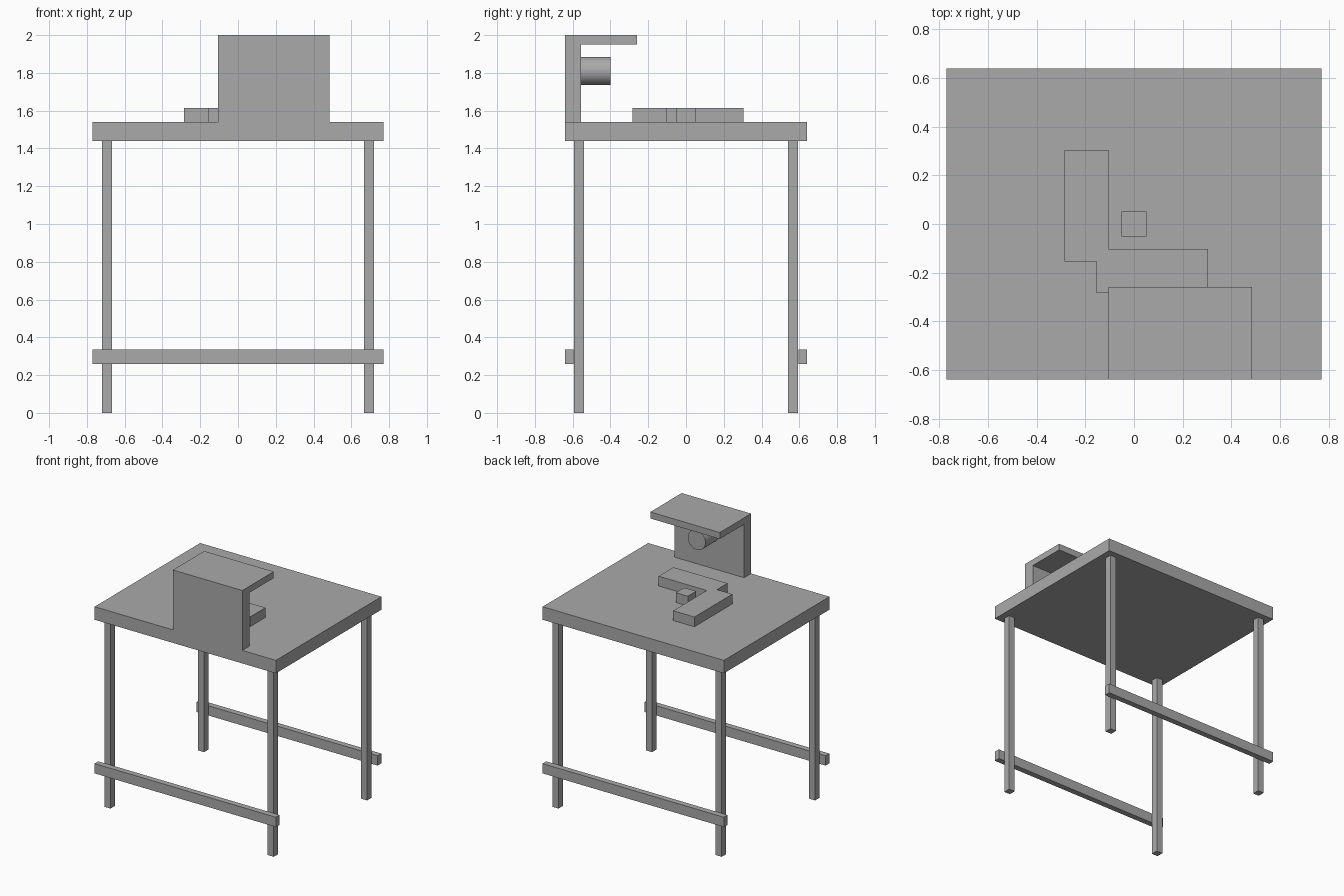
import bpy
import bmesh
from math import radians
from mathutils import Matrix, Vector

if "Cube" in bpy.data.objects:
    bpy.data.objects.remove(bpy.data.objects["Cube"], do_unlink=True)

grey = bpy.data.materials.new("plain grey")
grey.use_nodes = True
colour = (0.4, 0.4, 0.4, 1)
grey.diffuse_color = colour
grey.node_tree.nodes["Principled BSDF"].inputs["Base Color"].default_value = colour


def finish(name, bm):
    bmesh.ops.recalc_face_normals(bm, faces=bm.faces)
    mesh = bpy.data.meshes.new(name)
    bm.to_mesh(mesh)
    bm.free()
    mesh.materials.append(grey)
    obj = bpy.data.objects.new(name, mesh)
    bpy.context.collection.objects.link(obj)
    return obj


def box(name, low, high):
    low, high = Vector(low), Vector(high)
    bm = bmesh.new()
    place = Matrix.Translation((low + high) / 2) @ Matrix.Diagonal((*(high - low), 1))
    bmesh.ops.create_cube(bm, size=1, matrix=place)
    return finish(name, bm)


def extrude(name, outline, direction):
    bm = bmesh.new()
    face = bm.faces.new([bm.verts.new(p) for p in outline])
    grown = bmesh.ops.extrude_face_region(bm, geom=[face], use_keep_orig=True)
    moved = [v for v in grown["geom"] if isinstance(v, bmesh.types.BMVert)]
    bmesh.ops.translate(bm, verts=moved, vec=direction)
    return finish(name, bm)


# Table: top, four legs and a rail outside each pair of legs
half_x, half_y, under, top = 0.77, 0.64, 1.44, 1.54
box("table_top", (-half_x, -half_y, under), (half_x, half_y, top))
for y_name, sy in (("front", -1), ("back", 1)):
    inner, outer = sorted((sy * 0.595, sy * half_y))
    box(y_name + "_rail", (-half_x, inner, 0.26), (half_x, outer, 0.335))
    for x_name, sx in (("left", 1), ("right", -1)):
        x, y = sx * 0.693, sy * 0.567
        box(f"{y_name}_{x_name}_leg", (x - 0.026, y - 0.027, 0), (x + 0.026, y + 0.027, under))

# Stepped plate and small block lying on the table
plate = [(-0.285, 0.305), (-0.105, 0.305), (-0.105, -0.103), (0.305, -0.103),
         (0.305, -0.283), (-0.155, -0.283), (-0.155, -0.155), (-0.285, -0.155)]
extrude("stepped_plate", [(x, y, top) for x, y in plate], (0, 0, 0.075))
box("small_block", (-0.051, -0.051, top), (0.051, 0.051, 1.615))

# Upright bracket with an overhanging shelf, as one profile
bracket = [(-half_y, top), (-0.555, top), (-0.555, 1.95), (-0.26, 1.95), (-0.26, 2), (-half_y, 2)]
extrude("hooded_bracket", [(-0.105, y, z) for y, z in bracket], (0.59, 0, 0))

# Round knob on the inner face of the bracket
bm = bmesh.new()
place = Matrix.Translation((0.19, -0.4785, 1.81)) @ Matrix.Rotation(radians(90), 4, "X")
bmesh.ops.create_cone(bm, cap_ends=True, segments=48, radius1=0.075, radius2=0.075,
                      depth=0.157, matrix=place)
knob = finish("round_knob", bm)
bpy.context.view_layer.objects.active = knob
knob.select_set(True)
bpy.ops.object.shade_smooth_by_angle(angle=radians(30))
